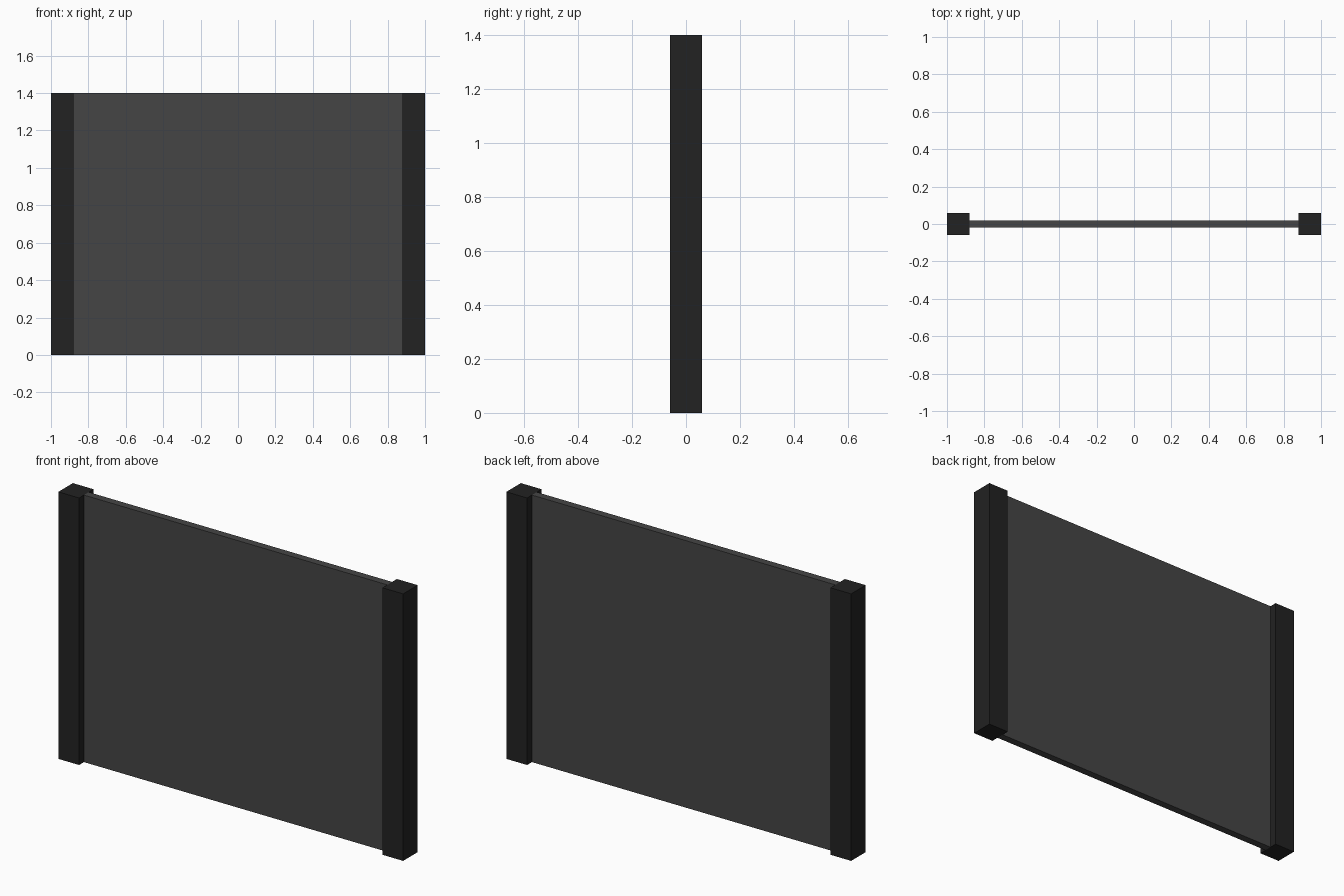
import bpy

if "Cube" in bpy.data.objects:
    bpy.data.objects.remove(bpy.data.objects["Cube"])

def material(name, value):
    m = bpy.data.materials.new(name)
    m.diffuse_color = (value, value, value, 1)
    m.use_nodes = True
    m.node_tree.nodes["Principled BSDF"].inputs["Base Color"].default_value = m.diffuse_color
    return m

def box(name, center, size, mat):
    bpy.ops.mesh.primitive_cube_add(size=1, location=center)
    o = bpy.context.object
    o.name = name
    o.scale = size
    bpy.ops.object.transform_apply(location=False, rotation=False, scale=True)
    o.data.materials.append(mat)
    return o

HEIGHT = 1.4
POST = 0.12
post_mat = material("near black", 0.016)
panel_mat = material("dark grey", 0.0595)

# Square posts at both ends
for side, name in ((-1, "left_post"), (1, "right_post")):
    box(name, (side * (1 - POST / 2), 0, HEIGHT / 2), (POST, POST, HEIGHT), post_mat)

# Thin panel spanning between the posts
box("panel", (0, 0, HEIGHT / 2), (2 - 2 * POST, 0.04, HEIGHT), panel_mat)
